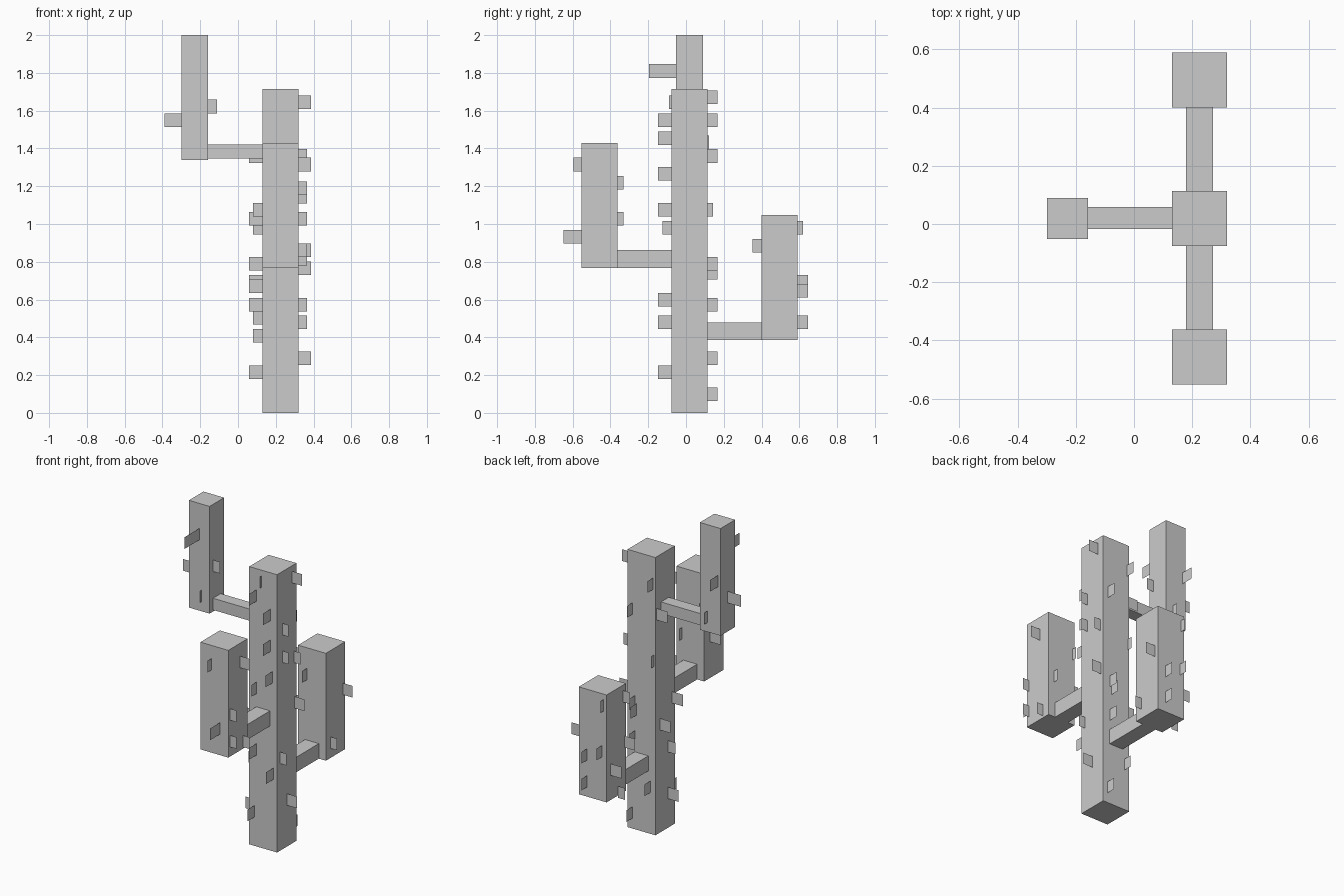
import bpy


def mesh_object(name, verts, faces):
    mesh = bpy.data.meshes.new(name)
    mesh.from_pydata(verts, [], faces)
    mesh.update()
    ob = bpy.data.objects.new(name, mesh)
    bpy.context.collection.objects.link(ob)
    return ob


def box(name, xr, yr, zr):
    v = [(x, y, z) for z in zr for y in yr for x in xr]
    f = [(0, 2, 3, 1), (4, 5, 7, 6), (0, 1, 5, 4),
         (2, 6, 7, 3), (0, 4, 6, 2), (1, 3, 7, 5)]
    return mesh_object(name, v, f)


def spines(name, axis, base, items, size=0.072):
    """Flat square spines; each item is (tip, position across face, centre z)."""
    verts, faces = [], []
    for tip, across, z in items:
        n = len(verts)
        for a, dz in ((base, -1), (tip, -1), (tip, 1), (base, 1)):
            h = z + dz * size / 2
            verts.append((a, across, h) if axis == 'x' else (across, a, h))
        faces.append((n, n + 1, n + 2, n + 3))
    return mesh_object(name, verts, faces)


# Columns
W = (0.13, 0.32)
box("trunk", W, (-0.076, 0.113), (0, 1.715))
box("front_arm", W, (-0.552, -0.363), (0.768, 1.43))
box("back_arm", W, (0.4, 0.589), (0.385, 1.048))
box("side_arm", (-0.299, -0.158), (-0.052, 0.09), (1.338, 2.0))

# Horizontal elbows joining the arms to the trunk
box("front_elbow", (0.178, 0.272), (-0.363, -0.076), (0.768, 0.862))
box("back_elbow", (0.178, 0.272), (0.113, 0.4), (0.385, 0.478))
box("side_elbow", (-0.158, 0.13), (-0.018, 0.058), (1.348, 1.42))

# Trunk spines
spines("trunk_front_spines", 'y', -0.076, [
    (-0.09, 0.215, 1.645), (-0.148, 0.18, 1.55), (-0.148, 0.275, 1.455),
    (-0.148, 0.275, 1.265), (-0.148, 0.29, 1.075), (-0.125, 0.18, 0.98),
    (-0.148, 0.18, 0.6), (-0.148, 0.295, 0.48), (-0.148, 0.167, 0.215)])
spines("trunk_back_spines", 'y', 0.113, [
    (0.168, 0.145, 1.55), (0.168, 0.285, 1.36), (0.143, 0.14, 1.075),
    (0.168, 0.27, 0.79), (0.168, 0.26, 0.742), (0.168, 0.27, 0.573),
    (0.168, 0.165, 0.29), (0.168, 0.288, 0.098)])
spines("trunk_right_spines", 'x', 0.32, [
    (0.387, 0.07, 1.645), (0.364, -0.025, 1.36), (0.364, -0.025, 1.19),
    (0.364, 0.09, 1.145), (0.364, -0.045, 0.573), (0.387, 0.095, 0.862),
    (0.387, 0.022, 0.29)])
spines("trunk_left_spines", 'x', 0.13, [
    (0.057, 0.1, 1.36), (0.057, -0.05, 0.79), (0.057, 0.07, 0.67),
    (0.08, -0.01, 0.503), (0.057, -0.01, 0.215)])

# Front arm spines
spines("front_arm_front_spines", 'y', -0.552, [(-0.595, 0.207, 1.315), (-0.648, 0.262, 0.932)])
spines("front_arm_back_spines", 'y', -0.363, [(-0.332, 0.145, 1.218), (-0.332, 0.28, 1.027)])
spines("front_arm_right_spines", 'x', 0.32, [
    (0.387, -0.437, 1.315), (0.364, -0.533, 1.027),
    (0.364, -0.533, 0.862), (0.364, -0.41, 0.815)])
spines("front_arm_left_spines", 'x', 0.13, [(0.057, -0.42, 1.027), (0.08, -0.46, 1.075)])

# Back arm spines
spines("back_arm_front_spines", 'y', 0.4, [(0.352, 0.19, 0.885)])
spines("back_arm_back_spines", 'y', 0.589, [
    (0.62, 0.15, 0.98), (0.645, 0.16, 0.694), (0.645, 0.263, 0.646), (0.645, 0.263, 0.48)])
spines("back_arm_right_spines", 'x', 0.32, [(0.387, 0.565, 0.766), (0.364, 0.445, 0.48)])
spines("back_arm_left_spines", 'x', 0.13, [
    (0.08, 0.43, 0.98), (0.057, 0.415, 0.694), (0.057, 0.55, 0.573), (0.08, 0.48, 0.408)])

# Side arm spines
spines("side_arm_front_spines", 'y', -0.052, [(-0.196, -0.228, 1.81), (-0.066, -0.214, 1.432)])
spines("side_arm_back_spines", 'y', 0.09, [(0.168, -0.28, 1.67), (0.122, -0.21, 1.432)])
spines("side_arm_right_spines", 'x', -0.158, [(-0.11, -0.02, 1.622)])
spines("side_arm_left_spines", 'x', -0.299, [(-0.39, 0.02, 1.55)])
